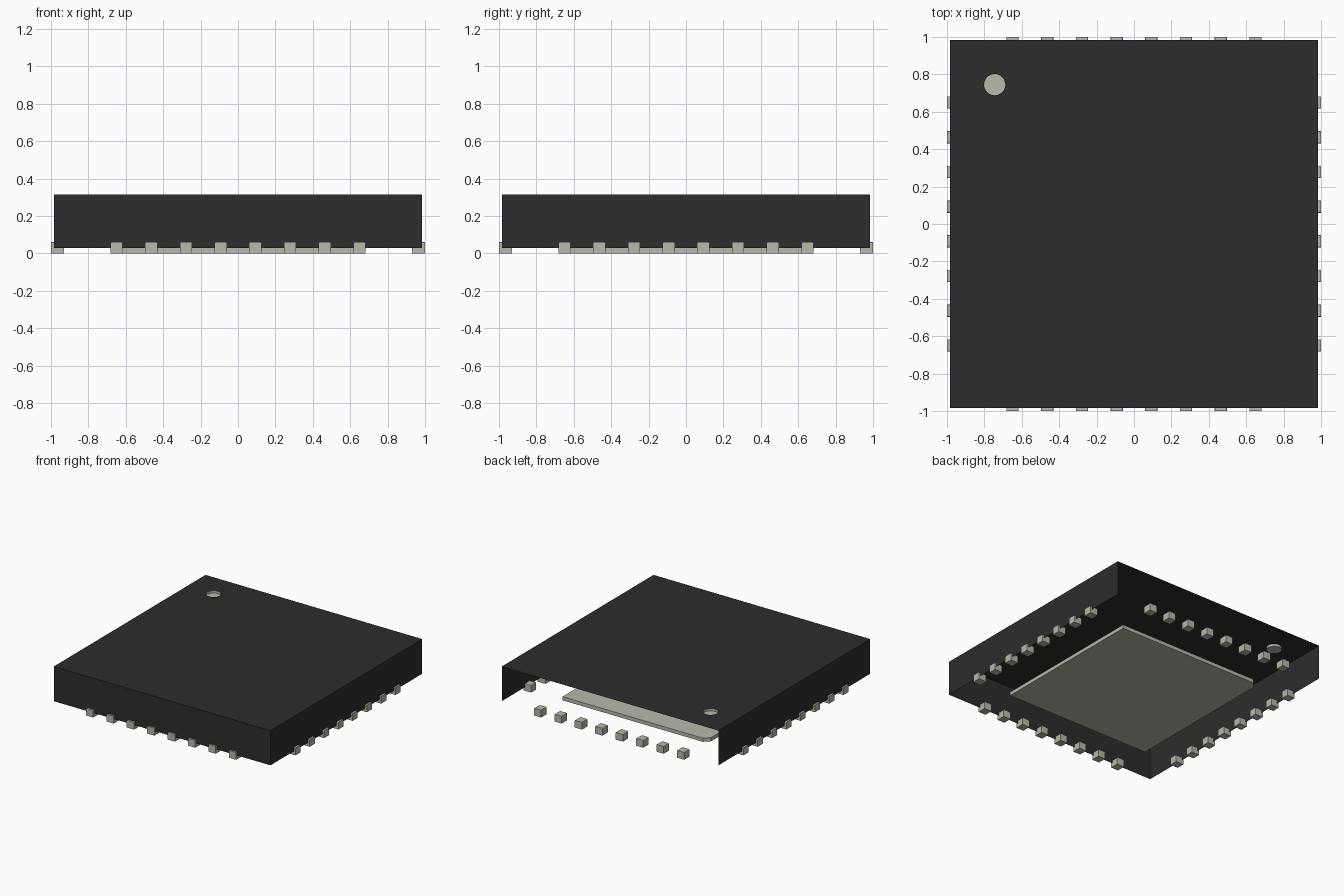
import bpy, bmesh, math
from mathutils import Matrix, Vector

cube = bpy.data.objects.get("Cube")
if cube:
    bpy.data.objects.remove(cube, do_unlink=True)

HALF = 0.985              # half width of the body
Z_LOW, Z_TOP = 0.03, 0.315
DOT, DOT_R, DOT_DEPTH = Vector((-0.745, 0.745, 0)), 0.057, 0.02
PAD, PAD_CUT = 0.66, 0.045
PIN_W, PIN_D, PIN_H, PITCH = 0.066, 0.07, 0.06, 0.1855


def material(name, rgb):
    m = bpy.data.materials.new(name)
    m.use_nodes = True
    m.diffuse_color = (*rgb, 1)
    m.node_tree.nodes["Principled BSDF"].inputs["Base Color"].default_value = (*rgb, 1)
    return m


def finish(name, bm, mat):
    me = bpy.data.meshes.new(name)
    bm.to_mesh(me)
    bm.free()
    me.materials.append(mat)
    ob = bpy.data.objects.new(name, me)
    bpy.context.collection.objects.link(ob)
    return ob


def ring(bm, points):
    vs = [bm.verts.new(p) for p in points]
    return [bm.edges.new((vs[i], vs[(i + 1) % len(vs)])) for i in range(len(vs))]


def circle(z, n=32):
    return [DOT + Vector((DOT_R * math.cos(2 * math.pi * i / n),
                          DOT_R * math.sin(2 * math.pi * i / n), z)) for i in range(n)]


black = material("dark plastic", (0.026, 0.026, 0.026))
metal = material("pale metal", (0.48, 0.48, 0.41))

# Body: open sheet with a top, front and two side walls, and a hole for the dot
bm = bmesh.new()
corners = [(HALF, HALF, Z_TOP), (-HALF, HALF, Z_TOP), (-HALF, -HALF, Z_TOP), (HALF, -HALF, Z_TOP)]
outer = ring(bm, corners)
inner = ring(bm, circle(Z_TOP))
bmesh.ops.triangle_fill(bm, edges=outer + inner, use_beauty=True, normal=(0, 0, 1))
walls = bmesh.ops.extrude_edge_only(bm, edges=outer[1:])["geom"]
for v in walls:
    if isinstance(v, bmesh.types.BMVert):
        v.co.z = Z_LOW
bmesh.ops.recalc_face_normals(bm, faces=bm.faces)
top = max(bm.faces, key=lambda f: f.calc_center_median().z)
if top.normal.z < 0:
    bmesh.ops.reverse_faces(bm, faces=bm.faces)
finish("body", bm, black)

# Orientation dot: shallow round recess
bm = bmesh.new()
floor = bm.faces.new([bm.verts.new(p) for p in circle(Z_TOP - DOT_DEPTH)])
rim = bmesh.ops.extrude_edge_only(bm, edges=list(floor.edges))["geom"]
for v in rim:
    if isinstance(v, bmesh.types.BMVert):
        v.co.z = Z_TOP
bmesh.ops.recalc_face_normals(bm, faces=bm.faces)
if floor.normal.z < 0:
    bmesh.ops.reverse_faces(bm, faces=bm.faces)
finish("orientation_dot", bm, metal)

# Underside pad with one clipped corner beside the dot
bm = bmesh.new()
outline = [(PAD, PAD), (-PAD + PAD_CUT, PAD), (-PAD, PAD - PAD_CUT), (-PAD, -PAD), (PAD, -PAD)]
face = bm.faces.new([bm.verts.new((x, y, 0)) for x, y in outline])
up = bmesh.ops.extrude_face_region(bm, geom=[face], use_keep_orig=True)["geom"]
bmesh.ops.translate(bm, vec=(0, 0, Z_LOW), verts=[v for v in up if isinstance(v, bmesh.types.BMVert)])
bmesh.ops.recalc_face_normals(bm, faces=bm.faces)
finish("thermal_pad", bm, metal)

# Pins: one row of eight, turned to each of the four sides
for side, turn in (("front", 0), ("left", 90), ("back", 180), ("right", 270)):
    bm = bmesh.new()
    for i in range(8):
        place = Matrix.Translation(((i - 3.5) * PITCH, -1 + PIN_D / 2, PIN_H / 2))
        bmesh.ops.create_cube(bm, size=1, matrix=place @ Matrix.Diagonal((PIN_W, PIN_D, PIN_H, 1)))
    # soften the two upper edges that run along each pin
    long_top = [e for e in bm.edges if min(v.co.z for v in e.verts) > PIN_H * 0.9
                and abs(e.verts[0].co.y - e.verts[1].co.y) > 0.01]
    bmesh.ops.bevel(bm, geom=long_top, offset=0.006, segments=2, profile=0.5, affect='EDGES')
    bmesh.ops.rotate(bm, verts=bm.verts, matrix=Matrix.Rotation(math.radians(turn), 3, 'Z'))
    finish(side + "_pins", bm, metal)
